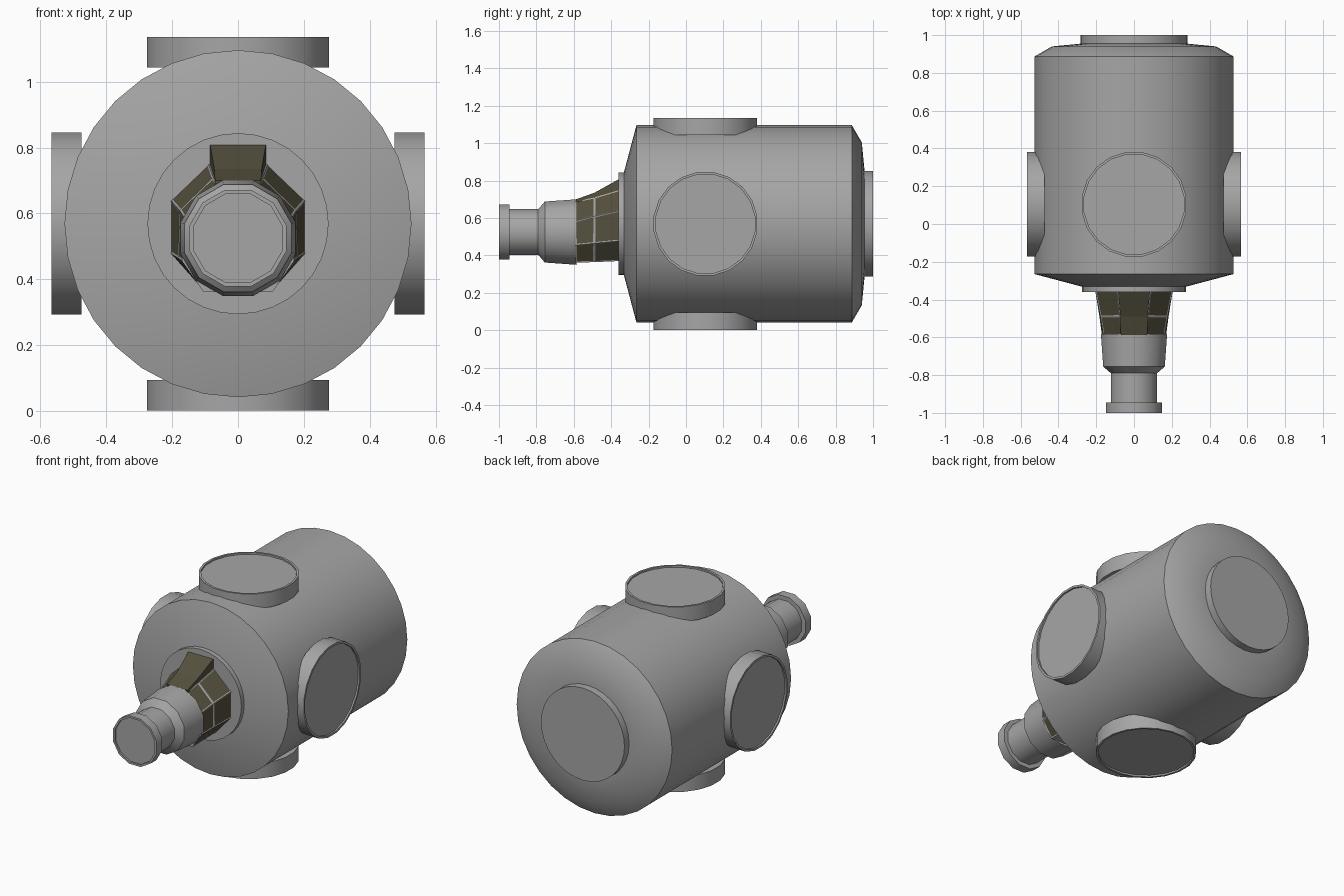
import bpy, bmesh, math
from mathutils import Matrix, Vector

if "Cube" in bpy.data.objects:
    bpy.data.objects.remove(bpy.data.objects["Cube"])

CZ = 0.569      # height of the hull axis
NZ = 0.525      # height of the nose axis


def material(name, rgb):
    m = bpy.data.materials.new(name)
    m.diffuse_color = (*rgb, 1)
    m.use_nodes = True
    m.node_tree.nodes["Principled BSDF"].inputs["Base Color"].default_value = m.diffuse_color
    return m


GREY = material("hull_grey", (0.38, 0.38, 0.38))
OLIVE = material("window_olive", (0.09, 0.08, 0.047))


def finish(bm, name, mats, angle=35):
    """Smooth shading with sharp edges above the angle, then make the object."""
    bmesh.ops.recalc_face_normals(bm, faces=bm.faces)
    for f in bm.faces:
        f.smooth = True
    for e in bm.edges:
        e.smooth = e.calc_face_angle(0) < math.radians(angle)
    me = bpy.data.meshes.new(name)
    bm.to_mesh(me)
    bm.free()
    for m in mats:
        me.materials.append(m)
    ob = bpy.data.objects.new(name, me)
    bpy.context.collection.objects.link(ob)
    return ob


def loft(bm, rings):
    """Skin rings of points and cap both ends; returns the side faces."""
    vs = [[bm.verts.new(p) for p in ring] for ring in rings]
    n = len(vs[0])
    sides = []
    for a, b in zip(vs, vs[1:]):
        sides.append([bm.faces.new((a[i], a[(i + 1) % n], b[(i + 1) % n], b[i]))
                      for i in range(n)])
    bm.faces.new(vs[0])
    bm.faces.new(vs[-1])
    return sides


def lathe(name, profile, n, matrix, phase=0.0):
    """Revolve (radius, y) points around the local y axis."""
    bm = bmesh.new()
    angles = [phase + 2 * math.pi * i / n for i in range(n)]
    loft(bm, [[matrix @ Vector((r * math.cos(a), y, r * math.sin(a))) for a in angles]
              for r, y in profile])
    return finish(bm, name, [GREY])


# Main hull with cone front and rounded rear
hull_at = Matrix.Translation((0, 0, CZ))
lathe("hull", [(0.275, -0.332), (0.527, -0.265), (0.527, 0.887),
               (0.435, 0.94), (0.28, 0.955)], 32, hull_at)
lathe("front_plate", [(0.275, -0.36), (0.275, -0.325)], 32, hull_at)
lathe("rear_plate", [(0.283, 0.94), (0.283, 1.0)], 32, hull_at)

# Four docking ports around the hull, each with a rim and a recessed lid
for k, label in enumerate(("top", "right", "bottom", "left")):
    m = (Matrix.Translation((0, 0.104, CZ)) @ Matrix.Rotation(k * math.pi / 2, 4, 'Y')
         @ Matrix.Rotation(math.pi / 2, 4, 'X'))
    lathe(label + "_port", [(0.28, 0.475), (0.28, 0.567), (0.267, 0.567), (0.267, 0.557)],
          20, m, math.pi / 20)

# Nose: collar, neck and end cap, twelve-sided with a flat on top
k = 1 / math.cos(math.pi / 12)
nose = [(0.175, -0.585), (0.163, -0.755), (0.122, -0.79), (0.122, -0.945),
        (0.147, -0.945), (0.147, -1.0), (0.135, -1.0), (0.135, -0.99)]
lathe("nose", [(r * k, y) for r, y in nose], 12, Matrix.Translation((0, 0, NZ)), math.pi / 12)

# Cabin: faceted shell flaring back to the hull, windows inset in the side facets
sections = [
    (-0.59, [(0.065, 0.69), (0.162, 0.585), (0.170, 0.455), (0.105, 0.362)]),
    (-0.49, [(0.075, 0.71), (0.178, 0.61), (0.183, 0.465), (0.105, 0.364)]),
    (-0.355, [(0.09, 0.75), (0.205, 0.64), (0.205, 0.478), (0.11, 0.37)]),
]
bm = bmesh.new()
rings = []
for y, pts in sections:
    rings.append([(x, y, z) for x, z in pts] + [(-x, y, z) for x, z in reversed(pts)])
rows = loft(bm, rings)
windows = [row[i] for row in rows for i in (0, 1, 2, 4, 5, 6)]
bmesh.ops.recalc_face_normals(bm, faces=bm.faces)
bmesh.ops.inset_individual(bm, faces=windows, thickness=0.009, depth=-0.002)
for f in windows:
    f.material_index = 1
finish(bm, "cabin", [GREY, OLIVE], 15)

# Raised hood over the cabin
bm = bmesh.new()
loft(bm, [[(-w, y, 0.67), (w, y, 0.67), (w, y, top), (-w, y, top)]
          for y, w, top in ((-0.588, 0.07, 0.70), (-0.49, 0.072, 0.735), (-0.355, 0.085, 0.81))])
finish(bm, "cabin_hood", [OLIVE], 5)
